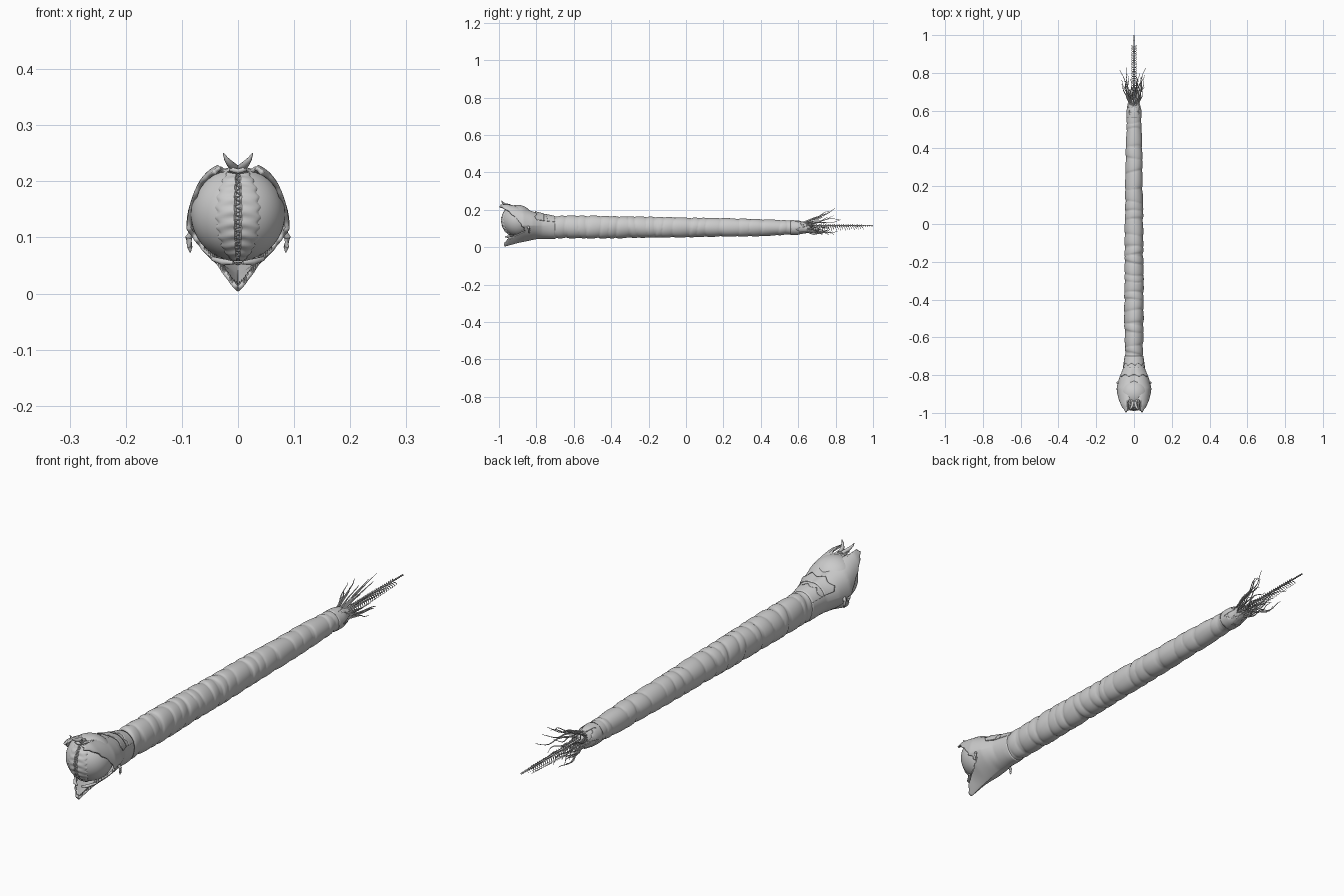
import bpy, math, random
from mathutils import Vector

random.seed(7)
if "Cube" in bpy.data.objects:
    bpy.data.objects.remove(bpy.data.objects["Cube"])

grey = bpy.data.materials.new("pale grey")
grey.use_nodes = True
GREY = (0.6, 0.6, 0.6, 1)
grey.diffuse_color = GREY
grey.node_tree.nodes["Principled BSDF"].inputs["Base Color"].default_value = GREY


def finish(name, verts, faces, angle=40, thickness=0):
    mesh = bpy.data.meshes.new(name)
    mesh.from_pydata(verts, [], faces)
    mesh.materials.append(grey)
    obj = bpy.data.objects.new(name, mesh)
    bpy.context.collection.objects.link(obj)
    bpy.ops.object.select_all(action="DESELECT")
    obj.select_set(True)
    bpy.context.view_layer.objects.active = obj
    bpy.ops.object.mode_set(mode="EDIT")
    bpy.ops.mesh.select_all(action="SELECT")
    bpy.ops.mesh.normals_make_consistent(inside=False)
    bpy.ops.object.mode_set(mode="OBJECT")
    bpy.ops.object.shade_smooth_by_angle(angle=math.radians(angle))
    if thickness:
        mod = obj.modifiers.new("thickness", "SOLIDIFY")
        mod.thickness = thickness
    return obj


def lerp_table(table, t):
    """Smooth interpolation through (key, value) pairs."""
    if t <= table[0][0]:
        return table[0][1]
    for (a, p), (b, q) in zip(table, table[1:]):
        if t <= b:
            return p + (q - p) * (t - a) / (b - a)
    return table[-1][1]


def shell(name, start, end, point, sides=64, steps=30, thickness=0,
          arc=(0, math.tau), angle=40):
    """Loft around y whose two ends follow a rule of the angle."""
    closed = arc[1] - arc[0] > 6.28
    cols = sides if closed else sides + 1
    verts, faces = [], []
    for i in range(steps + 1):
        for j in range(cols):
            a = arc[0] + (arc[1] - arc[0]) * j / sides
            y = start(a) + (end(a) - start(a)) * i / steps
            verts.append(point(y, a))
    for i in range(steps):
        for j in range(sides):
            k = (j + 1) % cols
            faces.append((i * cols + j, i * cols + k,
                          (i + 1) * cols + k, (i + 1) * cols + j))
    return finish(name, verts, faces, angle, thickness)


def tubes(name, paths, sides=6):
    """Tapered tubes; each path is a list of (point, radius)."""
    verts, faces = [], []
    for path in paths:
        base = len(verts)
        for i, (p, r) in enumerate(path):
            before = Vector(path[max(i - 1, 0)][0])
            after = Vector(path[min(i + 1, len(path) - 1)][0])
            turn = (after - before).to_track_quat("Z", "Y")
            for j in range(sides):
                a = math.tau * j / sides
                verts.append(Vector(p) + turn @ Vector((r * math.cos(a), r * math.sin(a), 0)))
        for i in range(len(path) - 1):
            for j in range(sides):
                k = (j + 1) % sides
                row = base + i * sides
                faces.append((row + j, row + k, row + sides + k, row + sides + j))
        faces.append([base + j for j in reversed(range(sides))])
        faces.append([len(verts) - sides + j for j in range(sides)])
    return finish(name, verts, faces)


def spike(p, q, r):
    return [(p, r), (Vector(p).lerp(Vector(q), 0.6), r * 0.6), (q, r * 0.05)]


# Body: long tube with irregular slanted skin folds
folds = [-0.74]
while folds[-1] < 0.7:
    folds.append(folds[-1] + random.uniform(0.035, 0.095))
slants = [random.uniform(0, math.tau) for f in folds]
WIDTH = [(-0.72, 0.047), (-0.5, 0.052), (0, 0.049), (0.4, 0.044), (0.6, 0.037), (0.66, 0.024)]
HEIGHT = [(-0.72, 0.06), (-0.5, 0.061), (0, 0.053), (0.4, 0.046), (0.6, 0.036), (0.66, 0.023)]


def body_point(y, a, grow=1.0):
    bulge = 0
    for f, g, s in zip(folds, folds[1:], slants):
        t = (y + 0.011 * math.sin(a + s) - f) / (g - f)
        if 0 <= t <= 1:
            bulge = math.sin(math.pi * t ** 0.7) ** 0.6
    k = grow * (0.93 + 0.08 * bulge + 0.012 * math.sin(3 * a + 17 * y))
    mid = 0.106 - 0.003 * y
    return (lerp_table(WIDTH, y) * k * math.cos(a), y,
            mid + lerp_table(HEIGHT, y) * k * math.sin(a))


body = shell("body", lambda a: -0.74, lambda a: 0.66, body_point, 48, 300, angle=60)

# Head: hood, cheeks and lower jaw in one shell with a wide open mouth
HEAD_W = [(-1, 0.072), (-0.95, 0.086), (-0.87, 0.092), (-0.82, 0.08), (-0.77, 0.06), (-0.7, 0.05)]
HEAD_TOP = [(-1, 0.232), (-0.96, 0.235), (-0.9, 0.221), (-0.8, 0.186), (-0.7, 0.166)]
HEAD_LOW = [(-0.97, 0.003), (-0.9, 0.022), (-0.8, 0.043), (-0.7, 0.045)]
MOUTH = [(-1, -0.972), (-0.93, -0.955), (-0.75, -0.905), (-0.5, -0.86), (-0.2, -0.865),
         (0.2, -0.895), (0.6, -0.95), (0.85, -0.995), (0.96, -0.99), (1, -0.97)]


def head_point(y, a, grow=1.0):
    c, s = math.cos(a), math.sin(a)
    front = min(1, max(0, (-0.72 - y) / 0.2))
    mid = 0.115
    if s >= 0:
        x = math.copysign(abs(c) ** (1 - 0.25 * front), c)
        z = mid + (lerp_table(HEAD_TOP, y) - mid) * s ** (1 - 0.2 * front) * grow
        z -= 0.012 * front * max(0, 1 - abs(c) * 4)
    else:
        v = 1 - 2 * math.acos(min(1, abs(c))) / math.pi
        x = math.copysign(abs(c) * (1 - front) + v ** 0.85 * front, c)
        z = mid + (mid - lerp_table(HEAD_LOW, y)) * (s * (1 - front) - (1 - v) * front) * grow
    return (lerp_table(HEAD_W, y) * x * grow, y, z)


def mouth_edge(a):
    s, c = math.sin(a), abs(math.cos(a))
    notch = 0.05 if s > 0 and 0.1 < c < 0.3 else 0
    return lerp_table(MOUTH, s) + notch + 0.003 * math.sin(23 * a)


head = shell("head", mouth_edge, lambda a: -0.7, head_point, 128, 36, 0.008)

# Ragged scale rows on the back of the neck
for n, y in enumerate((-0.81, -0.78, -0.75)):
    shell("neck_scales_%d" % (n + 1),
          lambda a: y + 0.012 * abs(math.sin(5 * a + n)),
          lambda a: y + 0.05,
          lambda v, a: head_point(v, a, 1.05 - 0.6 * max(0, v - y)),
          48, 6, 0.003, (0.4, math.pi - 0.4))

# Great round ball filling the mouth
BALL, R = Vector((0, -0.9, 0.142)), 0.084


def on_ball(x, lat, r):
    """Point on the front of the ball; x is a sideways angle."""
    return BALL + r * Vector((math.sin(x) * math.cos(lat), -math.cos(x) * math.cos(lat), math.sin(lat)))


bpy.ops.mesh.primitive_uv_sphere_add(segments=48, ring_count=32, radius=R, location=BALL)
ball = bpy.context.object
ball.name = "mouth_ball"
ball.data.materials.append(grey)
bpy.ops.object.shade_smooth()

# Wrinkled lens-shaped lips, parted by a toothed seam
for side, label in ((1, "left"), (-1, "right")):
    verts, faces = [], []
    rows, cols = 72, 8
    for i in range(rows + 1):
        lat = -1.25 + 2.3 * i / rows
        wide = 0.5 + 0.04 * math.sin(i * 0.9)
        for j in range(cols + 1):
            u = j / cols
            r = R + 0.004 * (1 - u ** 4) + 0.0016 * math.sin(i * 0.8 + 2 * u) * (1 - u)
            if j == 0 or j == cols:
                r = R - 0.002
            verts.append(on_ball(side * (0.015 + wide * u), lat, r))
    w = cols + 1
    for i in range(rows):
        for j in range(cols):
            faces.append((i * w + j, i * w + j + 1, (i + 1) * w + j + 1, (i + 1) * w + j))
    finish(label + "_lip", verts, faces)
seam = []
for i in range(26):
    lat = -1.1 + 2.0 * i / 25
    side = 1 if i % 2 else -1
    seam.append(spike(on_ball(side * 0.06, lat, R + 0.002),
                      on_ball(-side * 0.06, lat + 0.03, R + 0.006), 0.0025))
tubes("seam_teeth", seam)

# Teeth on the jaw rim, fangs, nose horns and cheek spikes
teeth = []
for i in range(34):
    a = -math.pi / 2 + (i - 16.5) * 0.055
    p = Vector(head_point(mouth_edge(a) + 0.006, a, 0.97))
    teeth.append(spike(p, p + Vector((0, -0.003, 0.013)), 0.0026))
tubes("jaw_teeth", teeth)
horns, pads, cheeks = [], [], []
for s in (1, -1):
    horns.append([((s * 0.004, -0.94, 0.222), 0.008), ((s * 0.012, -0.968, 0.229), 0.007),
                  ((s * 0.021, -0.982, 0.24), 0.004), ((s * 0.026, -0.985, 0.25), 0.0012)])
    pads.append([((s * 0.045, -0.925, 0.062), 0.004), ((s * 0.025, -0.955, 0.056), 0.006),
                 ((s * 0.008, -0.965, 0.055), 0.003)])
    cheeks.append([((s * 0.08, -0.845, 0.112), 0.006), ((s * 0.088, -0.84, 0.1), 0.006),
                   ((s * 0.086, -0.838, 0.083), 0.005), ((s * 0.085, -0.838, 0.073), 0.001)])
tubes("nose_horns", horns, 10)
tubes("mouth_pads", pads, 10)
tubes("cheek_spikes", cheeks, 10)

# Torn skin flaps around the tail end
for n, y in enumerate((0.56, 0.6)):
    shell("torn_skin_%d" % (n + 1), lambda a: y,
          lambda a: y + 0.05 + 0.022 * math.sin(5 * a + 2 * n) + 0.012 * math.sin(11 * a),
          lambda v, a: body_point(v, a, 1.03 + 1.5 * (v - y)), 64, 8, 0.003)

# Wavy tendrils fanning out of the tail
tendrils = []
for i in range(26):
    a = math.tau * i / 26 + random.uniform(-0.2, 0.2)
    length = random.uniform(0.1, 0.22)
    spread = random.uniform(0.01, 0.045) + (0.03 if math.sin(a) > 0.3 else 0)
    phase, path = random.uniform(0, 6), []
    for k in range(13):
        t = k / 12
        r = 0.022 + spread * t
        wave = 0.008 * t * math.sin(phase + 9 * t)
        path.append(((r * math.cos(a) * 0.9 + wave, 0.62 + length * t,
                      0.107 + r * math.sin(a) + wave), 0.0042 * (1 - 0.8 * t)))
    tendrils.append(path)
tubes("tail_tendrils", tendrils)

# Bare spine with knobbly vertebrae, spurs and thin hanging ribs
knobs = [((0, 0.6 + 0.4 * i / 120, 0.115), (0.0065 if i % 3 == 0 else 0.0035) * (1 - 0.4 * i / 120))
         for i in range(121)]
tubes("tail_spine", [knobs], 8)
ribs = []
for i in range(24):
    y = 0.66 + 0.012 * i
    drop = 0.034 * (1 - 0.45 * i / 24)
    for s in (1, -1):
        ribs.append([((0, y, 0.115), 0.0018), ((s * 0.011, y + 0.004, 0.111), 0.0016),
                     ((s * 0.013, y + 0.01, 0.115 - drop * 0.6), 0.0013),
                     ((s * 0.006, y + 0.012, 0.115 - drop), 0.0006)])
    ribs.append(spike((0, y, 0.117), (0, y + 0.006, 0.126), 0.002))
tubes("spine_ribs", ribs, 5)
